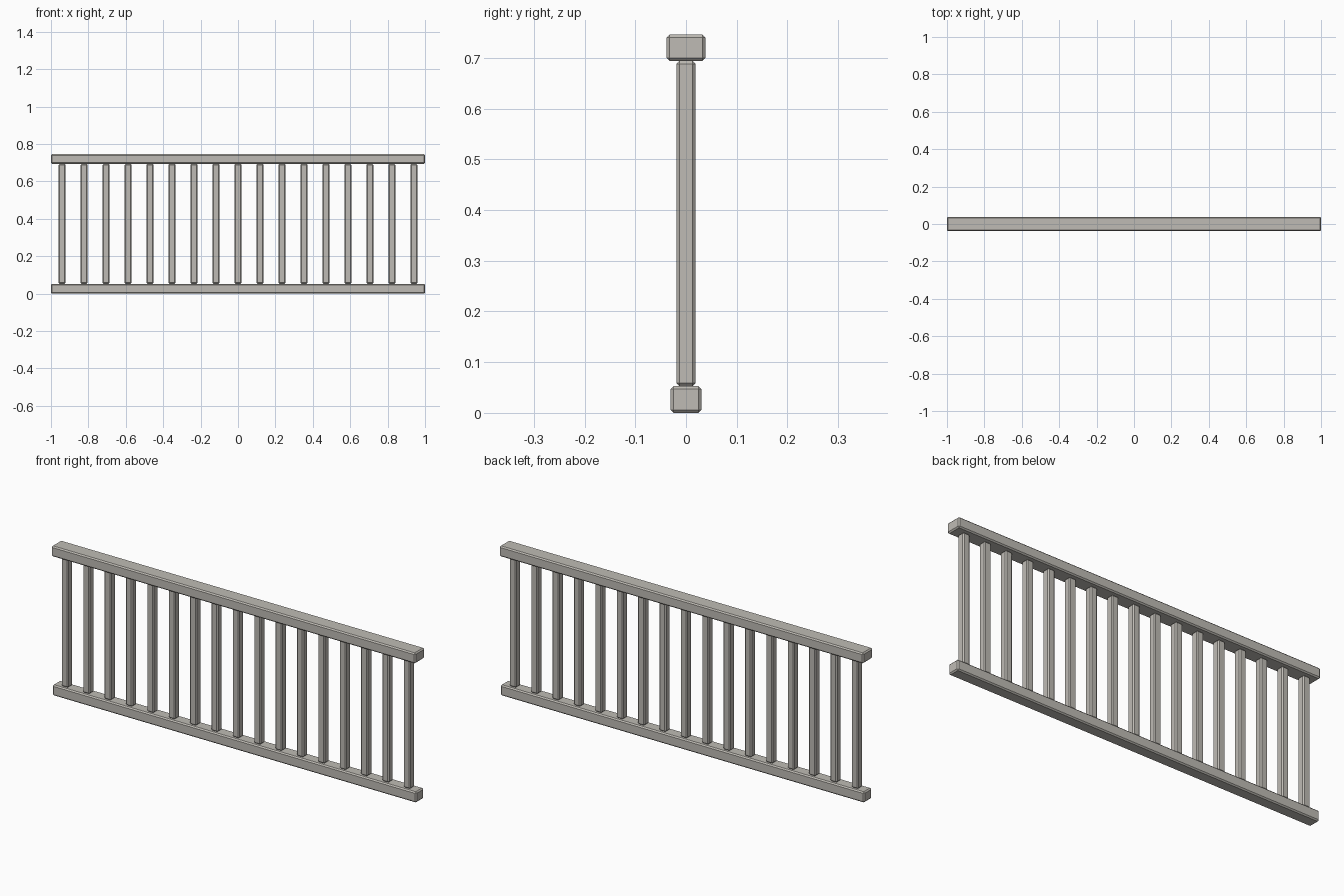
import bpy
import bmesh

cube = bpy.data.objects.get("Cube")
if cube:
    bpy.data.objects.remove(cube, do_unlink=True)

STONE = (0.52, 0.50, 0.46, 1.0)
stone = bpy.data.materials.new("warm grey")
stone.use_nodes = True
stone.diffuse_color = STONE
stone.node_tree.nodes["Principled BSDF"].inputs["Base Color"].default_value = STONE

RAIL_LENGTH = 2.0
BOTTOM_RAIL_TOP = 0.053
TOP_RAIL_BASE = 0.694
HEIGHT = 0.746
BALUSTER_COUNT = 17
BALUSTER_REACH = 0.94


def chamfered_bar(name, width, depth, z_low, z_high, chamfer, x=0.0):
    """Flat-faced box between two heights with every edge chamfered."""
    mesh = bpy.data.meshes.new(name)
    bm = bmesh.new()
    bmesh.ops.create_cube(bm, size=1.0)
    bmesh.ops.scale(bm, vec=(width, depth, z_high - z_low), verts=bm.verts)
    bmesh.ops.bevel(bm, geom=bm.edges[:], offset=chamfer, segments=1,
                    affect='EDGES')
    bm.to_mesh(mesh)
    bm.free()
    mesh.materials.append(stone)
    bar = bpy.data.objects.new(name, mesh)
    bar.location = (x, 0, (z_low + z_high) / 2)
    bpy.context.collection.objects.link(bar)
    return bar


# Rails
chamfered_bar("bottom_rail", RAIL_LENGTH, 0.061, 0, BOTTOM_RAIL_TOP, 0.006)
chamfered_bar("top_rail", RAIL_LENGTH, 0.077, TOP_RAIL_BASE, HEIGHT, 0.006)

# Evenly spaced balusters between the rails
for i in range(BALUSTER_COUNT):
    x = BALUSTER_REACH * (2 * i / (BALUSTER_COUNT - 1) - 1)
    chamfered_bar(f"baluster_{i + 1}", 0.0375, 0.0375,
                  BOTTOM_RAIL_TOP, TOP_RAIL_BASE, 0.0055, x)
